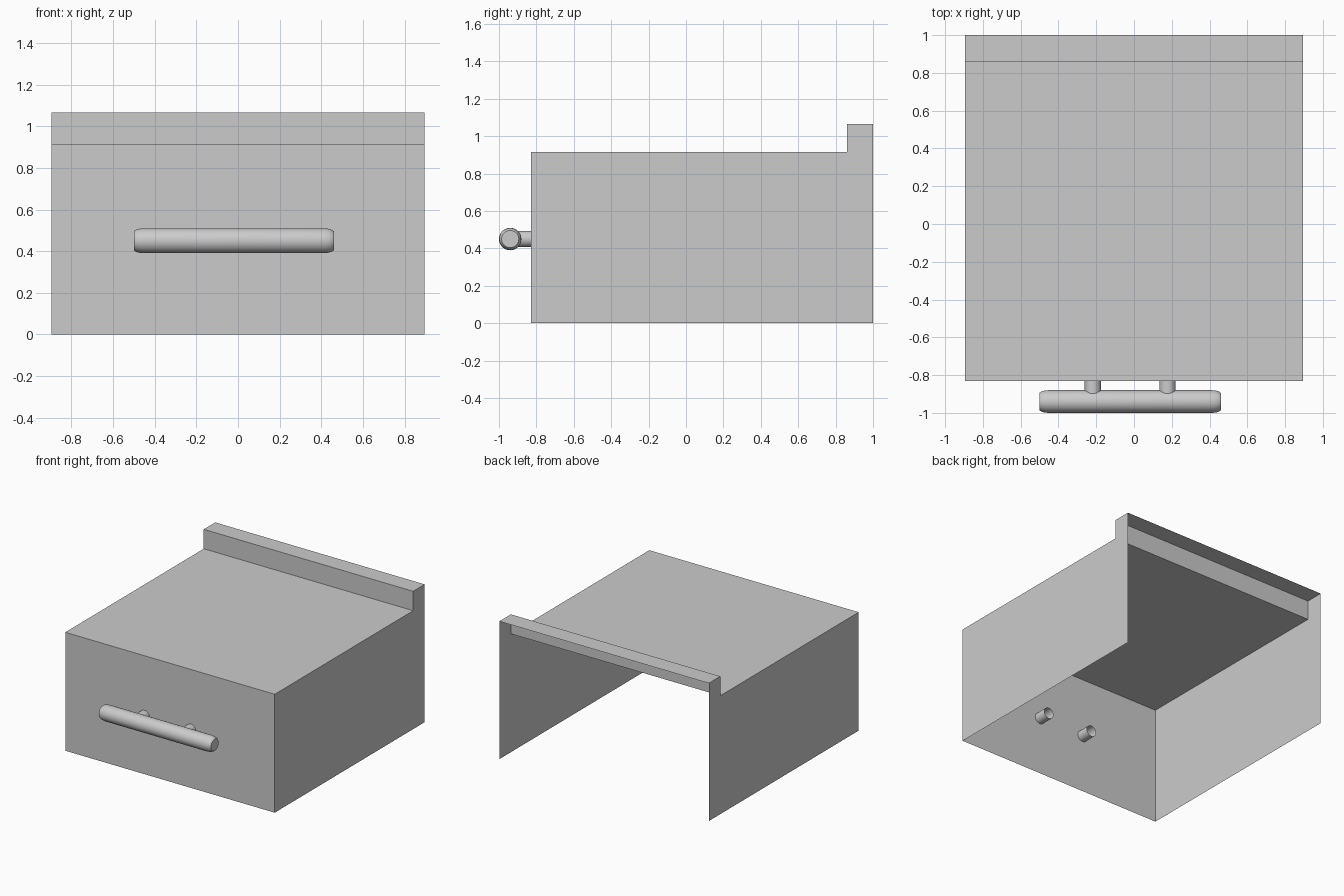
import bpy, bmesh, math
from mathutils import Matrix

cube = bpy.data.objects.get("Cube")
if cube:
    bpy.data.objects.remove(cube, do_unlink=True)

# One plain grey for everything
grey = bpy.data.materials.new("light_grey")
grey.use_nodes = True
colour = (0.6, 0.6, 0.6, 1)
grey.diffuse_color = colour
grey.node_tree.nodes["Principled BSDF"].inputs["Base Color"].default_value = colour


def finish(name, bm, smooth=False):
    mesh = bpy.data.meshes.new(name)
    bm.to_mesh(mesh)
    bm.free()
    mesh.materials.append(grey)
    obj = bpy.data.objects.new(name, mesh)
    bpy.context.collection.objects.link(obj)
    if smooth:
        bpy.ops.object.select_all(action='DESELECT')
        obj.select_set(True)
        bpy.context.view_layer.objects.active = obj
        bpy.ops.object.shade_smooth_by_angle(angle=math.radians(40))
    return obj


# Thin drawer shell with a raised rear lip, open at the back and underneath
HALF, FRONT, TOP, LIP_Y, LIP_Z = 0.895, -0.83, 0.915, 0.86, 1.065
profile = [(FRONT, 0), (FRONT, TOP), (LIP_Y, TOP), (LIP_Y, LIP_Z), (1, LIP_Z), (1, 0)]
bm = bmesh.new()
left = [bm.verts.new((HALF, y, z)) for y, z in profile]
right = [bm.verts.new((-HALF, y, z)) for y, z in profile]
bm.faces.new(left[::-1])
bm.faces.new(right)
for i in range(4):
    bm.faces.new((left[i], left[i + 1], right[i + 1], right[i]))
finish("drawer_shell", bm)

# Handle bar: half profile mirrored, then spun around its own axis
BAR_X, BAR_Y, BAR_Z, BAR_HALF = -0.02, -0.94, 0.45, 0.48
end = [(0, 0), (0, 0.046), (0.008, 0.052), (0.022, 0.057), (0.045, 0.06)]
outline = [(d - BAR_HALF, r) for d, r in end] + [(BAR_HALF - d, r) for d, r in reversed(end)]
bm = bmesh.new()
verts = [bm.verts.new((BAR_X + x, BAR_Y, BAR_Z + r)) for x, r in outline]
edges = [bm.edges.new(pair) for pair in zip(verts, verts[1:])]
bmesh.ops.spin(bm, geom=verts + edges, cent=(BAR_X, BAR_Y, BAR_Z), axis=(1, 0, 0),
               angle=math.tau, steps=32)
bmesh.ops.remove_doubles(bm, verts=bm.verts, dist=0.0005)
bmesh.ops.recalc_face_normals(bm, faces=bm.faces)
finish("handle_bar", bm, True)

# Two open tubes hold the bar and pass through the front panel
TUBE_START, TUBE_END = -0.93, -0.73
for side, offset in (("left", 0.198), ("right", -0.198)):
    bm = bmesh.new()
    place = Matrix.Translation((BAR_X + offset, (TUBE_START + TUBE_END) / 2, BAR_Z))
    bmesh.ops.create_cone(bm, cap_ends=False, segments=32, radius1=0.043, radius2=0.043,
                          depth=TUBE_END - TUBE_START,
                          matrix=place @ Matrix.Rotation(math.pi / 2, 4, 'X'))
    finish(side + "_handle_post", bm, True)
